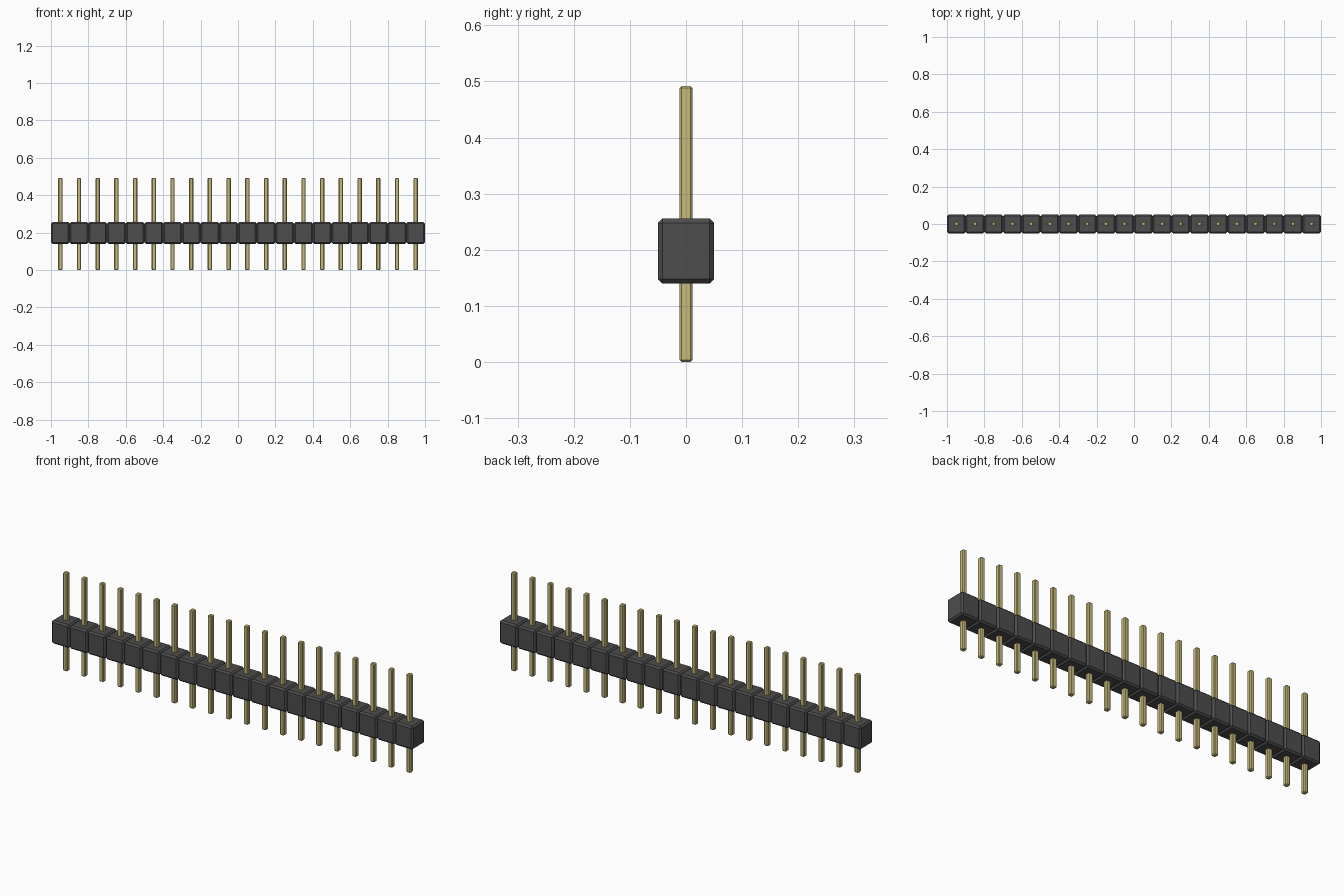
import bpy
import bmesh

if "Cube" in bpy.data.objects:
    bpy.data.objects.remove(bpy.data.objects["Cube"], do_unlink=True)

COUNT = 20
PITCH = 0.1


def make_material(name, color):
    mat = bpy.data.materials.new(name)
    mat.use_nodes = True
    mat.diffuse_color = color
    mat.node_tree.nodes["Principled BSDF"].inputs["Base Color"].default_value = color
    return mat


def chamfered_box(name, size, z_low, chamfer, mat):
    """Mesh of a box standing on z_low with every edge chamfered."""
    bm = bmesh.new()
    bmesh.ops.create_cube(bm, size=1)
    for v in bm.verts:
        v.co.x *= size[0]
        v.co.y *= size[1]
        v.co.z = (v.co.z + 0.5) * size[2] + z_low
    bmesh.ops.bevel(bm, geom=bm.edges[:], offset=chamfer, segments=1,
                    profile=0.5, affect='EDGES')
    mesh = bpy.data.meshes.new(name)
    bm.to_mesh(mesh)
    bm.free()
    mesh.materials.append(mat)
    return mesh


black = make_material("black plastic", (0.075, 0.075, 0.075, 1))
gold = make_material("pale gold metal", (0.58, 0.50, 0.20, 1))

# One housing block and one pin, shared by every position in the row
block = chamfered_box("housing_block", (PITCH, 0.1, 0.116), 0.14, 0.008, black)
pin = chamfered_box("pin", (0.0235, 0.0235, 0.492), 0.0, 0.004, gold)

for i in range(COUNT):
    x = (i - (COUNT - 1) / 2) * PITCH
    for mesh in (block, pin):
        obj = bpy.data.objects.new(f"{mesh.name}_{i + 1:02d}", mesh)
        obj.location.x = x
        bpy.context.collection.objects.link(obj)
